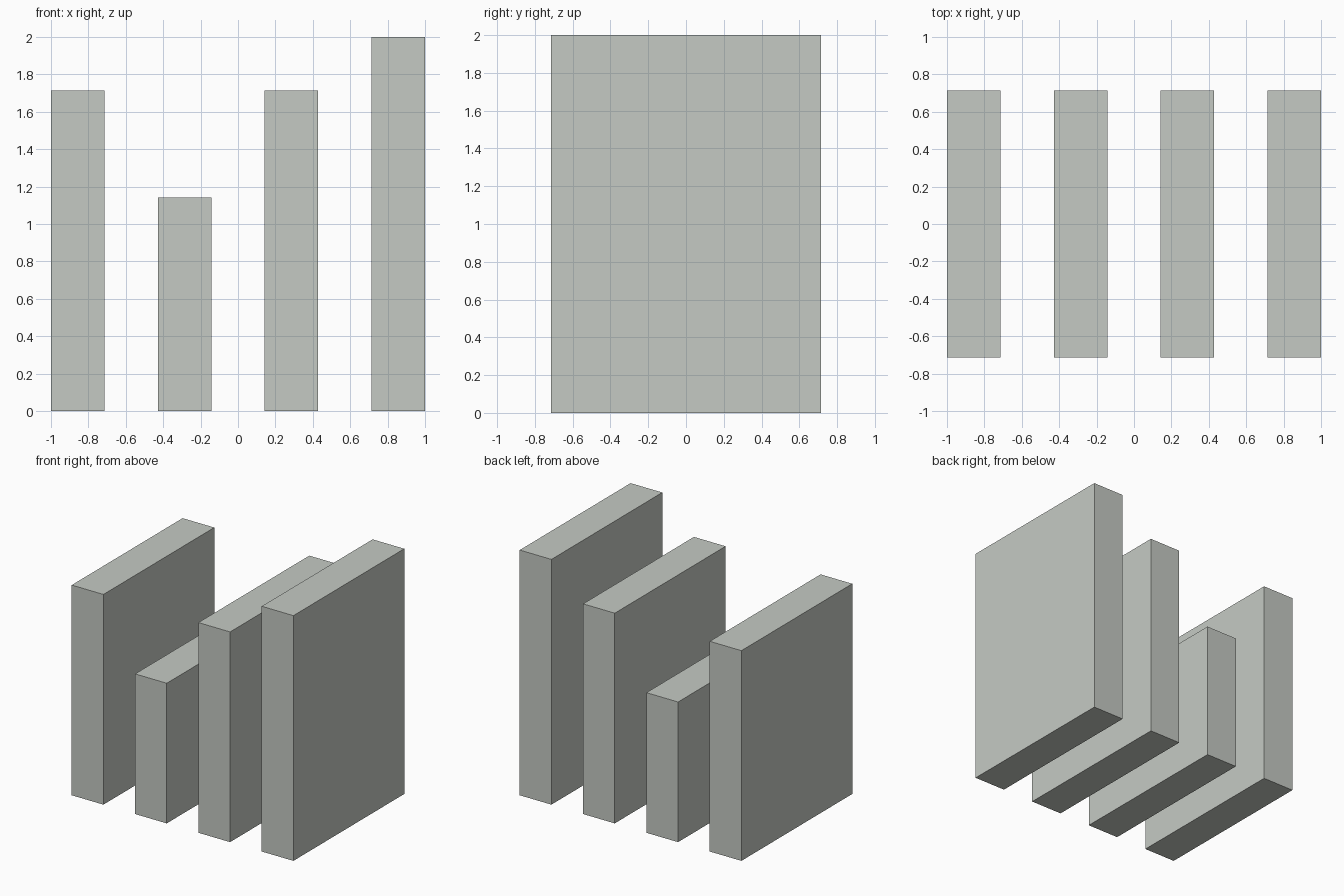
import bpy

if "Cube" in bpy.data.objects:
    bpy.data.objects.remove(bpy.data.objects["Cube"])

U = 1 / 7  # grid module of the model

grey = bpy.data.materials.new("light_grey")
grey.diffuse_color = (0.56, 0.59, 0.55, 1.0)
grey.use_nodes = True
grey.node_tree.nodes["Principled BSDF"].inputs["Base Color"].default_value = grey.diffuse_color


def slab(name, x, height, width=2 * U, depth=10 * U):
    """Upright block standing on the ground."""
    bpy.ops.mesh.primitive_cube_add(size=1, location=(x, 0, height / 2))
    obj = bpy.context.object
    obj.name = name
    obj.scale = (width, depth, height)
    bpy.ops.object.transform_apply(location=False, rotation=False, scale=True)
    obj.data.materials.append(grey)
    return obj


# Four evenly spaced slabs of differing height, left to right
for i, units in enumerate((12, 8, 12, 14)):
    slab(f"slab_{i + 1}", (-6 + 4 * i) * U, units * U)
